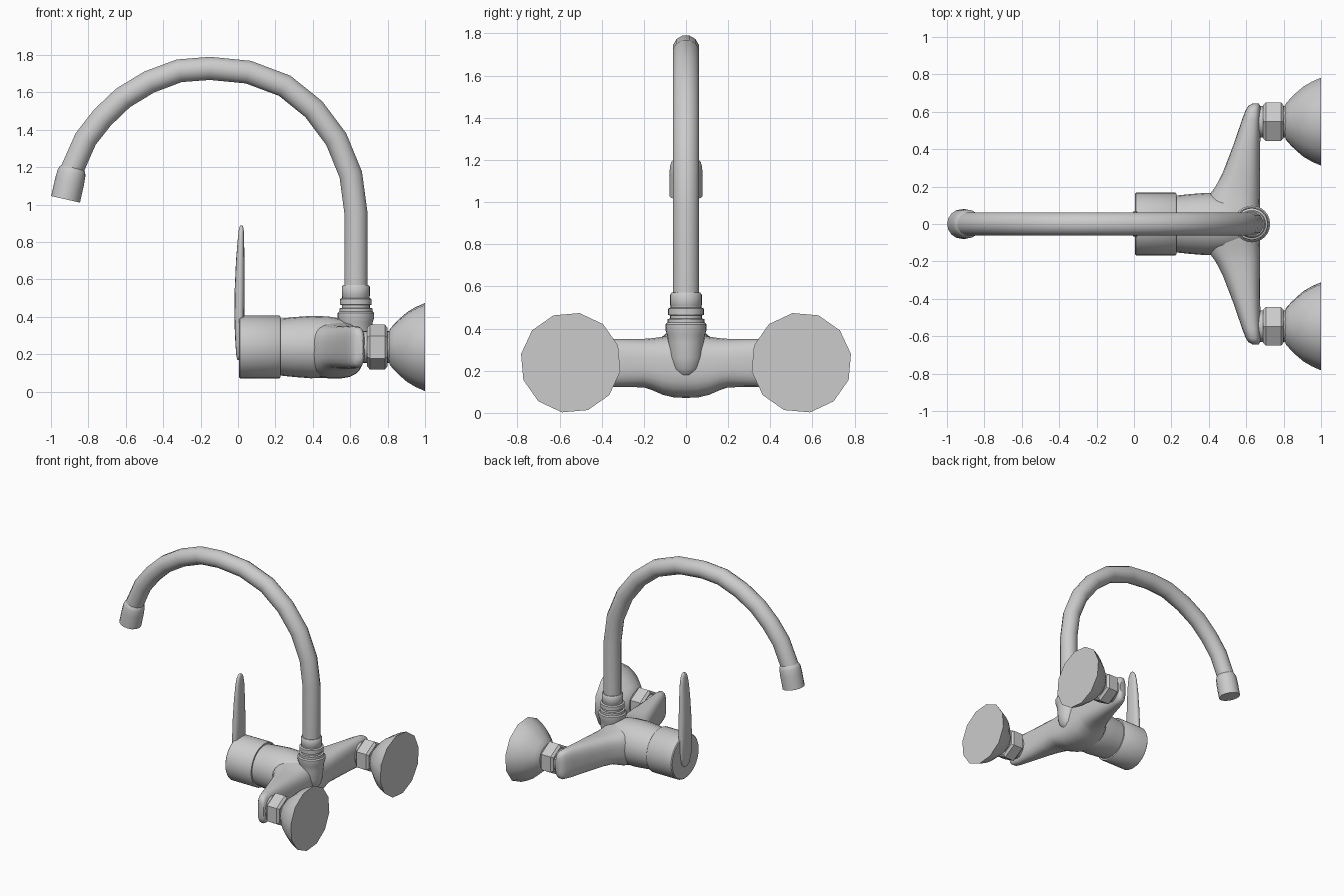
import bpy, bmesh, math
from mathutils import Vector

if "Cube" in bpy.data.objects:
    bpy.data.objects.remove(bpy.data.objects["Cube"], do_unlink=True)

metal = bpy.data.materials.new("brushed_grey")
metal.use_nodes = True
GREY = (0.6, 0.6, 0.6, 1.0)
metal.diffuse_color = GREY
metal.node_tree.nodes["Principled BSDF"].inputs["Base Color"].default_value = GREY

CZ = 0.238  # height of the mixer axis


def loft(name, rings, angle=40):
    """Skin a list of equal-length point rings and cap both ends."""
    bm = bmesh.new()
    loops = [[bm.verts.new(p) for p in ring] for ring in rings]
    n = len(loops[0])
    for a, b in zip(loops, loops[1:]):
        for i in range(n):
            j = (i + 1) % n
            bm.faces.new((a[i], a[j], b[j], b[i]))
    bm.faces.new(loops[0])
    bm.faces.new(loops[-1])
    bmesh.ops.recalc_face_normals(bm, faces=bm.faces)
    mesh = bpy.data.meshes.new(name)
    bm.to_mesh(mesh)
    bm.free()
    mesh.materials.append(metal)
    obj = bpy.data.objects.new(name, mesh)
    bpy.context.collection.objects.link(obj)
    bpy.ops.object.select_all(action='DESELECT')
    obj.select_set(True)
    bpy.context.view_layer.objects.active = obj
    bpy.ops.object.shade_smooth_by_angle(angle=math.radians(angle))
    return obj


def circle(centre, u, v, r, sides, turn=0.0):
    """Ring of points around a centre in the plane of u and v."""
    c, u, v = Vector(centre), Vector(u), Vector(v)
    return [c + r * (math.cos(t) * u + math.sin(t) * v)
            for t in (math.radians(turn) + math.tau * i / sides for i in range(sides))]


def lathe_x(name, y, profile, sides=24, turn=0.0, angle=40, flip=1):
    return loft(name, [circle((x, y, CZ), (0, flip, 0), (0, 0, 1), r, sides, turn)
                       for x, r in profile], angle)


def lathe_z(name, x, profile, sides=24):
    return loft(name, [circle((x, 0, z), (1, 0, 0), (0, 1, 0), r, sides)
                       for z, r in profile])


def oval(a0, a1, b0, b1, power, sides):
    """Rounded rectangle in two coordinates."""
    pts = []
    for i in range(sides):
        t = math.tau * (i + 0.5) / sides
        c, s = math.cos(t), math.sin(t)
        pts.append(((a0 + a1) / 2 + (a1 - a0) / 2 * math.copysign(abs(c) ** (2 / power), c),
                    (b0 + b1) / 2 + (b1 - b0) / 2 * math.copysign(abs(s) ** (2 / power), s)))
    return pts


# Cross bar: half sections as y, front x, back x, bottom z, top z
half = [(0.0, 0.36, 0.675, 0.07, 0.375), (0.06, 0.37, 0.675, 0.073, 0.372),
        (0.11, 0.385, 0.675, 0.085, 0.362), (0.16, 0.405, 0.675, 0.107, 0.355),
        (0.20, 0.435, 0.675, 0.12, 0.352), (0.27, 0.472, 0.675, 0.122, 0.352),
        (0.42, 0.53, 0.675, 0.123, 0.352), (0.56, 0.578, 0.678, 0.125, 0.35),
        (0.61, 0.597, 0.678, 0.13, 0.345), (0.632, 0.612, 0.675, 0.145, 0.33),
        (0.643, 0.632, 0.668, 0.175, 0.30)]
sections = [(-s[0],) + s[1:] for s in reversed(half[1:])] + half
loft("cross_bar", [[(x, y, z) for x, z in oval(x0, x1, z0, z1, 2.8, 24)]
                   for y, x0, x1, z0, z1 in sections], 50)

# Central body, cartridge housing and upright socket
lathe_x("central_body", 0, [(0.20, 0.15), (0.225, 0.152), (0.30, 0.16), (0.39, 0.167),
                            (0.48, 0.164), (0.56, 0.15), (0.62, 0.12), (0.66, 0.06)])
lathe_x("cartridge_housing", 0, [(0.005, 0.162), (0.011, 0.168), (0.22, 0.168),
                                 (0.226, 0.163)], 32)
lathe_z("spout_socket", 0.63, [(0.165, 0.02), (0.18, 0.045), (0.21, 0.066), (0.26, 0.08),
                               (0.33, 0.084), (0.37, 0.09), (0.395, 0.098),
                               (0.42, 0.098), (0.428, 0.09)])
lathe_z("spout_collar", 0.63, [(0.42, 0.08), (0.428, 0.088), (0.445, 0.088), (0.448, 0.075),
                               (0.462, 0.075), (0.465, 0.085), (0.495, 0.085), (0.50, 0.073),
                               (0.508, 0.073), (0.511, 0.075), (0.56, 0.075), (0.57, 0.068)])

# Swan-neck spout swept along its centre line
path = [(0.63, 0.55), (0.63, 0.96), (0.603, 1.16), (0.525, 1.35), (0.405, 1.51),
        (0.25, 1.635), (0.055, 1.708), (-0.15, 1.728), (-0.315, 1.715), (-0.475, 1.655),
        (-0.615, 1.57), (-0.725, 1.465), (-0.815, 1.35), (-0.89, 1.18)]
rings = []
for i, (x, z) in enumerate(path):
    a, b = path[max(i - 1, 0)], path[min(i + 1, len(path) - 1)]
    d = Vector((b[0] - a[0], 0, b[1] - a[1])).normalized()
    rings.append(circle((x, 0, z), (d.z, 0, -d.x), (0, 1, 0), 0.064, 12, 15))
loft("spout", rings, 50)

# Nozzle at the spout tip
tip = Vector((-0.922, 0, 1.028))
axis = Vector((0.22, 0, 0.975)).normalized()
loft("nozzle", [circle(tip + axis * t, (axis.z, 0, -axis.x), (0, 1, 0), r, 16)
                for t, r in [(0, 0.079), (0.10, 0.079), (0.145, 0.076), (0.165, 0.07),
                             (0.175, 0.062)]])

# Lever: z, front x, back x, half width
lever = [(0.17, -0.004, 0.012, 0.025), (0.19, -0.009, 0.015, 0.045),
         (0.25, -0.014, 0.02, 0.062), (0.34, -0.018, 0.025, 0.068),
         (0.40, -0.02, 0.035, 0.067), (0.55, -0.018, 0.036, 0.061),
         (0.70, -0.011, 0.035, 0.053), (0.81, -0.002, 0.033, 0.044),
         (0.86, 0.003, 0.031, 0.032), (0.88, 0.007, 0.028, 0.02), (0.888, 0.012, 0.024, 0.008)]
loft("lever", [[(x, y, z) for x, y in oval(x0, x1, -w, w, 2.6, 16)]
               for z, x0, x1, w in lever], 50)

# Wall connections on both sides
for side, word in ((1, "rear"), (-1, "front")):
    y = 0.547 * side
    lathe_x(word + "_inlet_pipe", y, [(0.65, 0.085), (0.84, 0.085)])
    lathe_x(word + "_nut", y, [(0.69, 0.102), (0.705, 0.12), (0.785, 0.12), (0.80, 0.102)],
            6, 30, 20)
    lathe_x(word + "_wall_flange", y,
            [(0.808, 0.085), (0.812, 0.098), (0.835, 0.125), (0.865, 0.155), (0.905, 0.19),
             (0.95, 0.217), (1.0, 0.239)], 12, 20, 45, -side)
